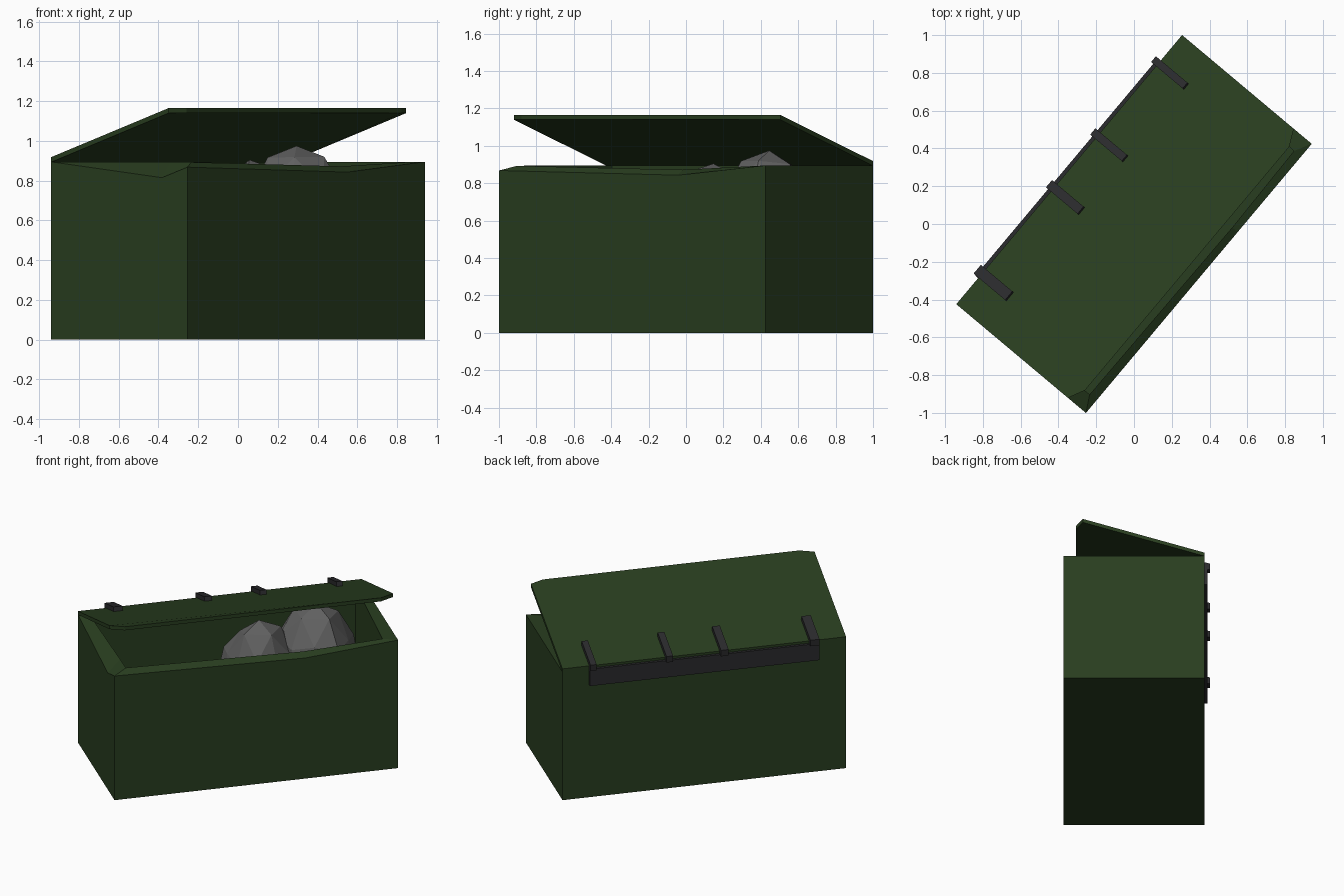
import bpy, bmesh, math, random
from mathutils import Vector

if "Cube" in bpy.data.objects:
    bpy.data.objects.remove(bpy.data.objects["Cube"])

YAW = math.radians(50)      # the whole crate is turned on its vertical axis
U, V = 0.93, 0.448          # half length, half depth
random.seed(4)


def material(name, rgb):
    m = bpy.data.materials.new(name)
    m.diffuse_color = (*rgb, 1)
    m.use_nodes = True
    m.node_tree.nodes["Principled BSDF"].inputs["Base Color"].default_value = m.diffuse_color
    return m


GREEN = material("green_paint", (0.022, 0.048, 0.014))
DARK = material("dark_metal", (0.024, 0.024, 0.026))
STONE = material("stone", (0.12, 0.12, 0.12))


def finish(name, bm, mat):
    bmesh.ops.recalc_face_normals(bm, faces=bm.faces)
    me = bpy.data.meshes.new(name)
    bm.to_mesh(me)
    bm.free()
    me.materials.append(mat)
    ob = bpy.data.objects.new(name, me)
    bpy.context.collection.objects.link(ob)
    ob.rotation_euler.z = YAW
    return ob


def loft(name, rings, mat):
    """Skin closed rings of equal length and cap both ends."""
    bm = bmesh.new()
    rows = [[bm.verts.new(p) for p in r] for r in rings]
    n = len(rows[0])
    for a, b in zip(rows, rows[1:]):
        for i in range(n):
            j = (i + 1) % n
            bm.faces.new((a[i], a[j], b[j], b[i]))
    bm.faces.new(rows[0])
    bm.faces.new(rows[-1])
    return finish(name, bm, mat)


def at_z(ring, z):
    return [(x, y, z) for x, y, _ in ring]


# Open box with a worn, uneven rim
outer = [(-U, V, 0.895), (-U, -0.28, 0.815), (-U, -V, 0.868),
         (0.32, -V, 0.843), (U, -V, 0.895), (U, V, 0.895)]
inner = [(-0.86, 0.41, 0.895), (-0.845, -0.27, 0.894), (-0.842, -0.40, 0.893),
         (0.32, -0.41, 0.872), (0.84, -0.40, 0.893), (0.88, 0.41, 0.895)]
loft("crate_box", [at_z(outer, 0), outer, inner, at_z(inner, 0.1)], GREEN)

# Half-open lid with clipped front corners
lid = [(-U, V, 0.918), (-U, -0.324, 1.165), (-0.841, -0.367, 1.165),
       (0.841, -0.367, 1.165), (U, -0.324, 1.165), (U, V, 0.918)]
loft("lid", [[(x, y, z - 0.025) for x, y, z in lid], lid], GREEN)

# Hinge rail on the back
rail = [(V - 0.005, 0.785), (0.467, 0.785), (0.467, 0.902), (V - 0.005, 0.902)]
loft("hinge_rail", [[(x, y, z) for y, z in rail] for x in (-0.75, 0.755)], DARK)

# Hinge straps folded over the lid
strap = [(0.255, 0.975), (0.264, 1.008), (0.482, 0.938), (0.480, 0.895),
         (0.445, 0.895), (0.445, 0.914)]
for i, (c, w) in enumerate([(-0.717, 0.06), (-0.126, 0.05), (0.235, 0.043), (0.735, 0.04)]):
    loft(f"hinge_strap_{i + 1}",
         [[(c + s * w / 2, y, z) for y, z in strap] for s in (-1, 1)], DARK)

# Faceted rocks inside
for i, (u, v, top, r) in enumerate([(0.53, 0.06, 0.975, 0.28), (0.15, 0.05, 0.905, 0.27)]):
    bm = bmesh.new()
    bmesh.ops.create_icosphere(bm, subdivisions=2, radius=1)
    peak = max(bm.verts, key=lambda q: q.co.z)
    for p in bm.verts:
        if p is not peak:
            p.co *= random.uniform(0.9, 1.04)
    h = (top - 0.1) / 2
    for p in bm.verts:
        p.co = Vector((u + p.co.x * r, v + p.co.y * r, top - h + p.co.z * h))
    finish(f"rock_{i + 1}", bm, STONE)
